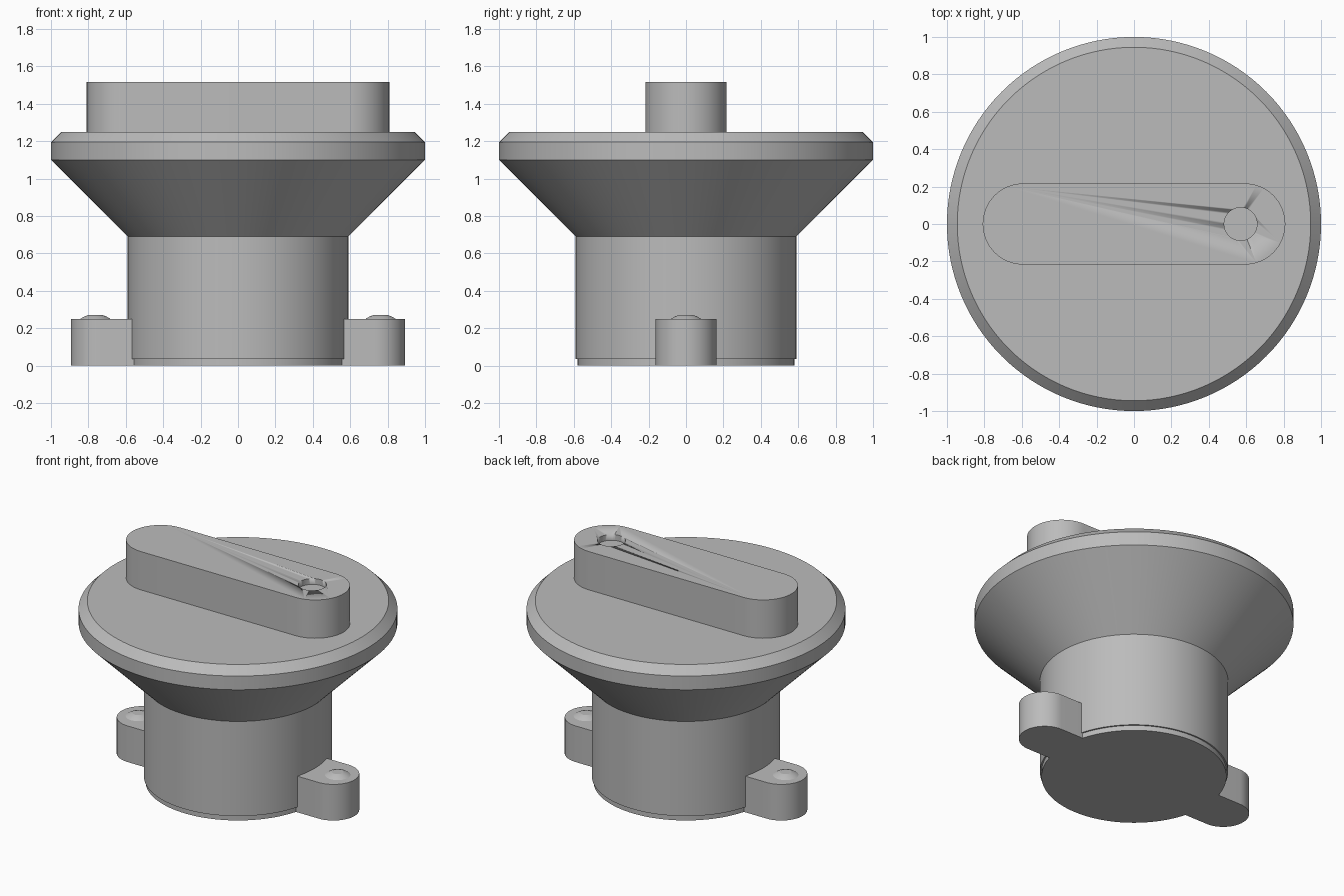
import bpy, bmesh
from math import pi, cos, sin, radians

cube = bpy.data.objects.get("Cube")
if cube:
    bpy.data.objects.remove(cube, do_unlink=True)

grey = bpy.data.materials.new("mid grey")
grey.use_nodes = True
GREY = (0.5, 0.5, 0.5, 1)
grey.diffuse_color = GREY
grey.node_tree.nodes["Principled BSDF"].inputs["Base Color"].default_value = GREY


def finish(name, bm, smooth=True):
    bmesh.ops.recalc_face_normals(bm, faces=bm.faces[:])
    mesh = bpy.data.meshes.new(name)
    bm.to_mesh(mesh)
    bm.free()
    mesh.materials.append(grey)
    obj = bpy.data.objects.new(name, mesh)
    bpy.context.collection.objects.link(obj)
    if smooth:
        bpy.ops.object.select_all(action="DESELECT")
        obj.select_set(True)
        bpy.context.view_layer.objects.active = obj
        bpy.ops.object.shade_smooth_by_angle(angle=radians(20))
    return obj


def turned(name, profile, x=0, sides=128):
    """Solid of revolution from (radius, z) pairs, capped at both ends."""
    bm = bmesh.new()
    rings = [[bm.verts.new((x + r * cos(2 * pi * i / sides), r * sin(2 * pi * i / sides), z))
              for i in range(sides)] for r, z in profile]
    for low, high in zip(rings, rings[1:]):
        for i in range(sides):
            j = (i + 1) % sides
            bm.faces.new((low[i], low[j], high[j], high[i]))
    bm.faces.new(rings[0])
    bm.faces.new(rings[-1])
    return finish(name, bm)


def arc(x, radius, start, end, steps=32):
    return [(x + radius * cos(start + (end - start) * i / steps),
             radius * sin(start + (end - start) * i / steps)) for i in range(steps + 1)]


def prism(name, outline, bottom, top):
    bm = bmesh.new()
    low = [bm.verts.new((x, y, bottom)) for x, y in outline]
    high = [bm.verts.new((x, y, top)) for x, y in outline]
    for i in range(len(low)):
        j = (i + 1) % len(low)
        bm.faces.new((low[i], low[j], high[j], high[i]))
    bm.faces.new(low)
    bm.faces.new(high)
    return finish(name, bm)


# Round body flaring into the chamfered cap
turned("body", [(0.58, 0), (0.58, 0.035), (0.59, 0.035), (0.59, 0.69),
                (1, 1.10), (1, 1.195), (0.945, 1.25)])

# Grip bar with round ends and a shallow marker hole
grip = prism("grip_bar", arc(0.592, 0.217, -pi / 2, pi / 2)
             + arc(-0.592, 0.217, pi / 2, 3 * pi / 2), 1.25, 1.515)
cutter = turned("marker_hole_cutter", [(0.088, 1.475), (0.088, 1.6)], x=0.57, sides=48)
cutter.hide_render = True
cutter.hide_viewport = True
cut = grip.modifiers.new("marker_hole", "BOOLEAN")
cut.operation = "DIFFERENCE"
cut.solver = "EXACT"
cut.object = cutter

# Mounting lugs with low domed screw heads on both sides
for side, label in ((1, "left"), (-1, "right")):
    outline = [(0.5, -0.162)] + arc(0.731, 0.162, -pi / 2, pi / 2) + [(0.5, 0.162)]
    prism(label + "_lug", [(side * x, y) for x, y in outline], 0, 0.25)
    turned(label + "_screw_head", [(0.08, 0.248), (0.08, 0.25), (0.06, 0.262),
                                   (0.036, 0.271)], x=side * 0.763, sides=48)
